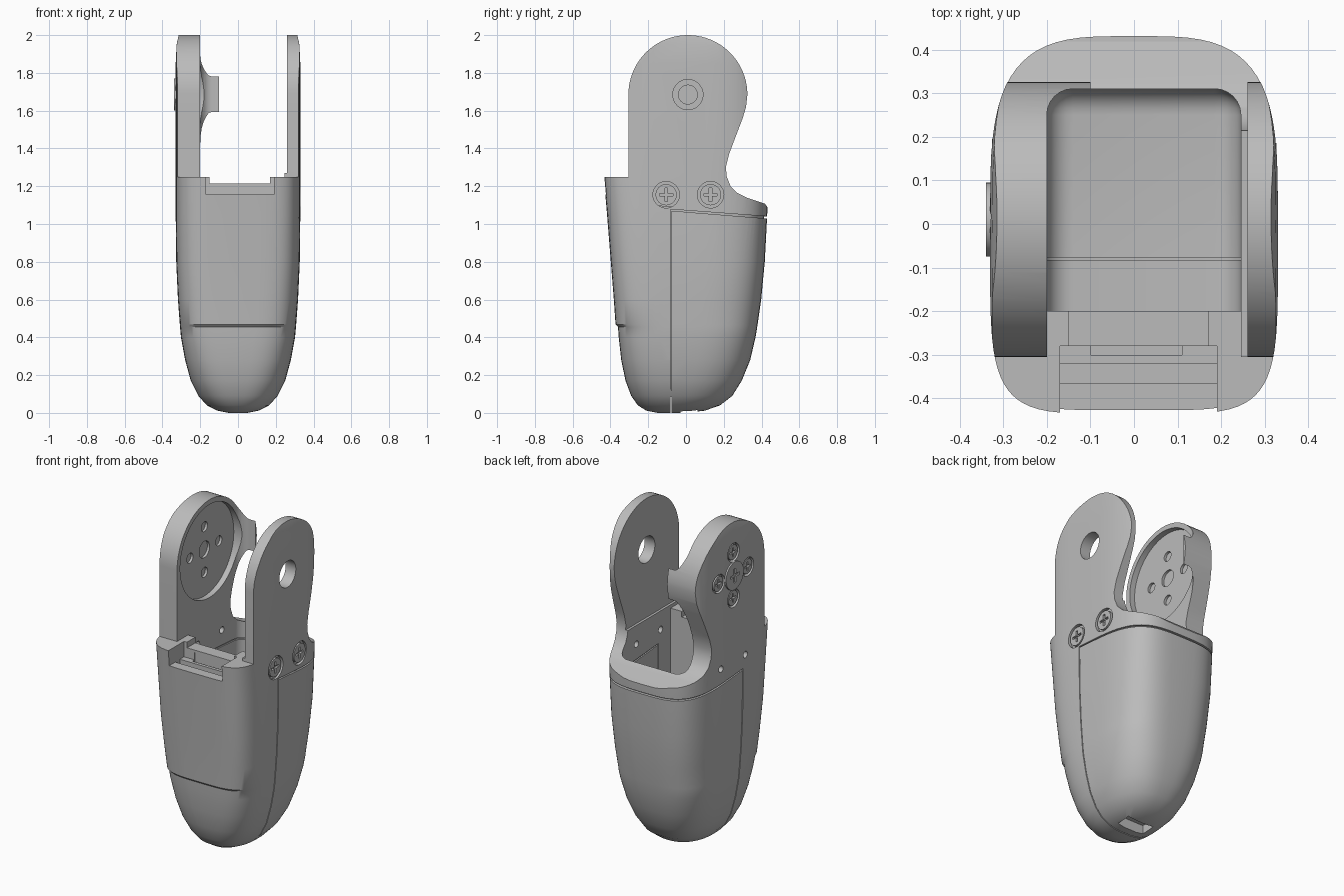
import bpy, bmesh, math
from mathutils import Matrix

if "Cube" in bpy.data.objects:
    bpy.data.objects.remove(bpy.data.objects["Cube"])

grey = bpy.data.materials.new("plain grey")
grey.diffuse_color = (0.5, 0.5, 0.5, 1)
grey.use_nodes = True
grey.node_tree.nodes["Principled BSDF"].inputs["Base Color"].default_value = grey.diffuse_color


def make(name, bm):
    bmesh.ops.recalc_face_normals(bm, faces=bm.faces)
    me = bpy.data.meshes.new(name)
    bm.to_mesh(me)
    bm.free()
    ob = bpy.data.objects.new(name, me)
    bpy.context.collection.objects.link(ob)
    return ob


def box(x0, x1, y0, y1, z0, z1, name="cutter"):
    bm = bmesh.new()
    bmesh.ops.create_cube(bm, size=1)
    for v in bm.verts:
        v.co = (x1 if v.co.x > 0 else x0, y1 if v.co.y > 0 else y0, z1 if v.co.z > 0 else z0)
    return make(name, bm)


def disc(x0, x1, y, z, r, name="cutter", n=40):
    bm = bmesh.new()
    m = Matrix.Translation(((x0 + x1) / 2, y, z)) @ Matrix.Rotation(math.pi / 2, 4, 'Y')
    bmesh.ops.create_cone(bm, cap_ends=True, segments=n, radius1=r, radius2=r,
                          depth=abs(x1 - x0), matrix=m)
    return make(name, bm)


def prism(pts, name="cutter"):
    """Side (y, z) profile extruded right across the width."""
    bm = bmesh.new()
    a = [bm.verts.new((-0.6, y, z)) for y, z in pts]
    f = bm.faces.new(a)
    g = bmesh.ops.extrude_face_region(bm, geom=[f])['geom']
    bmesh.ops.translate(bm, vec=(1.2, 0, 0), verts=[v for v in g if isinstance(v, bmesh.types.BMVert)])
    return make(name, bm)


def boolean(ob, cutter, op='DIFFERENCE'):
    m = ob.modifiers.new("cut", 'BOOLEAN')
    m.operation, m.object, m.solver = op, cutter, 'EXACT'
    bpy.context.view_layer.update()
    dg = bpy.context.evaluated_depsgraph_get()
    me = bpy.data.meshes.new_from_object(ob.evaluated_get(dg))
    ob.modifiers.clear()
    ob.data = me
    bpy.data.objects.remove(cutter)


# Outer form: z, half width, front y, back y, front and back squareness
ROWS = [(0.0, .05, -.15, 0, 2.2, 2.2), (.012, .11, -.21, .10, 2.3, 2.2), (.04, .165, -.255, .18, 2.5, 2.3),
        (.09, .21, -.29, .245, 2.7, 2.4), (.17, .25, -.32, .295, 3, 2.6), (.28, .28, -.343, .34, 3.4, 2.8),
        (.40, .302, -.356, .368, 3.8, 3), (.455, .307, -.36, .377, 4, 3.1), (.468, .308, -.373, .379, 4.1, 3.1),
        (.60, .318, -.382, .398, 4.4, 3.2), (.80, .327, -.398, .417, 4.8, 3.4), (1.05, .33, -.418, .43, 5, 3.5),
        (1.25, .33, -.435, .435, 5.2, 3.5), (1.85, .33, -.435, .435, 5.2, 3.5),
        (1.95, .325, -.435, .435, 5.2, 3.5), (2.01, .312, -.435, .435, 5.2, 3.5)]


def outer_form(name, s=1.0):
    bm, rings, n = bmesh.new(), [], 72
    for z, hw, yf, yb, nf, nb in ROWS:
        yc, ring = (yf + yb) / 2, []
        for i in range(n):
            t = 2 * math.pi * i / n
            c, d = math.cos(t), math.sin(t)
            e = 2 / (nb if d >= 0 else nf)
            x = math.copysign(abs(c) ** e, c) * hw
            y = yc + math.copysign(abs(d) ** e, d) * (yb - yf) / 2
            ring.append(bm.verts.new((x * s, y * s, z)))
        rings.append(ring)
    for a, b in zip(rings, rings[1:]):
        for i in range(n):
            bm.faces.new((a[i], a[(i + 1) % n], b[(i + 1) % n], b[i]))
    bm.faces.new(rings[0])
    bm.faces.new(rings[-1])
    return make(name, bm)


def cavity(g=0.0):
    """Pocket with rounded back corners and rounded floor edges."""
    ob = box(-.2 - g, .245 + g, -.2 - g, .31 + g, .5 - g, 2.2)
    bm = bmesh.new()
    bm.from_mesh(ob.data)
    es = [e for e in bm.edges if all(v.co.z < 1 for v in e.verts) and max(v.co.y for v in e.verts) > 0
          or all(v.co.y > 0 for v in e.verts) and abs(e.verts[0].co.z - e.verts[1].co.z) > 1]
    bmesh.ops.bevel(bm, geom=es, offset=.06, segments=6, profile=.5, affect='EDGES')
    bm.to_mesh(ob.data)
    bm.free()
    return ob


# Front shell with upper notch and cap seam
front = outer_form("front_shell")
boolean(front, prism([(-.6, -.1), (-.083, -.1), (-.083, 1.25), (-.6, 1.25)]), 'INTERSECT')
boolean(front, cavity())
for b in [(-1, -.2, -.305, 0, 1.08, 2), (.245, 1, -.305, 0, 1.08, 2), (-.17, .19, -.6, -.28, 1.155, 2),
          (-.17, .19, -.365, -.32, 1.08, 1.3), (-.15, .17, -.29, -.1, 1.215, 2),
          (-.10, .11, -.3, -.275, 1.12, 1.2),
          (-.5, -.27, -.6, -.31, .46, .47), (.27, .5, -.6, -.31, .46, .47),
          (-.285, -.275, -.6, -.30, .35, .47), (.275, .285, -.6, -.30, .35, .47)]:
    boolean(front, box(*b))

# Back shell with a pocket underneath
back = outer_form("back_shell")
boolean(back, prism([(-.077, -.1), (.6, -.1), (.6, 1.015), (-.077, 1.07)]), 'INTERSECT')
boolean(back, cavity())
boolean(back, box(-.09, .09, -.03, .06, -.1, .06))

# Liner that closes the seams from inside
liner = outer_form("inner_liner", .965)
boolean(liner, prism([(-.18, .07), (.2, .12), (.45, .3), (.45, 1.06), (-.18, 1.1)]), 'INTERSECT')
boolean(liner, cavity(.008))

# Fork bracket: two arms joined by a back rim
CY, CZ, R = .01, 1.685, .315
prof = [(CY - R * math.cos(math.pi * i / 40), CZ + R * math.sin(math.pi * i / 40)) for i in range(41)]
prof += [(.318, 1.62), (.30, 1.56), (.262, 1.46), (.228, 1.37), (.211, 1.30), (.216, 1.25), (.236, 1.20),
         (.27, 1.165), (.32, 1.14), (.38, 1.12), (.418, 1.107), (.432, 1.088), (.5, 1.085),
         (.5, 1.035), (-.08, 1.078), (-.305, 1.078)]
bracket = outer_form("fork_bracket")
boolean(bracket, prism(prof), 'INTERSECT')
boolean(bracket, cavity())
boolean(bracket, box(-.2, .245, -.6, 0, 1.0, 2.2))
boolean(bracket, box(-.1, .26, -.6, .6, 1.27, 2.2))
boolean(bracket, disc(.1, .5, CY, CZ, .08))               # right pivot hole
boolean(bracket, disc(-.235, -.1, CY, CZ, .285, n=64))    # left round recess
SPOTS = [(CY + .14, CZ), (CY - .14, CZ), (CY, CZ + .14), (CY, CZ - .14)]
for y, z in SPOTS:
    boolean(bracket, disc(-.25, -.2, y, z, .03, n=24))
boolean(bracket, disc(-.25, -.2, CY, CZ, .05))
for y in (-.105, .13):
    boolean(bracket, disc(-.5, .3, y, 1.155, .02, n=20))

parts = [front, back, liner, bracket]


# Cross-head screws sitting in round seats
def screw(name, side, y, z, r, top, seat=True):
    if seat:
        boolean(bracket, disc(side * .308, side * .5, y, z, r))
    head = disc(side * .29, side * top, y, z, r * (.8 if seat else 1), name)
    w, l = r * .1, r * .5
    for a, b in ((w, l), (l, w)):
        boolean(head, box(*sorted((side * (top - .015), side * .5)), y - a, y + a, z - b, z + b))
    parts.append(head)


for i, y in enumerate((-.105, .13)):
    screw(f"side_screw_{i + 1}", 1, y, 1.155, .07, .327)
for i, (y, z) in enumerate(SPOTS):
    screw(f"arm_screw_{i + 1}", -1, y, z, .056, .326)
screw("pivot_screw", -1, CY, CZ, .085, .339, False)

# Finish: colour and smooth shading
bpy.ops.object.select_all(action='DESELECT')
for ob in parts:
    ob.data.materials.clear()
    ob.data.materials.append(grey)
    ob.select_set(True)
bpy.context.view_layer.objects.active = front
bpy.ops.object.shade_smooth_by_angle(angle=math.radians(30))
